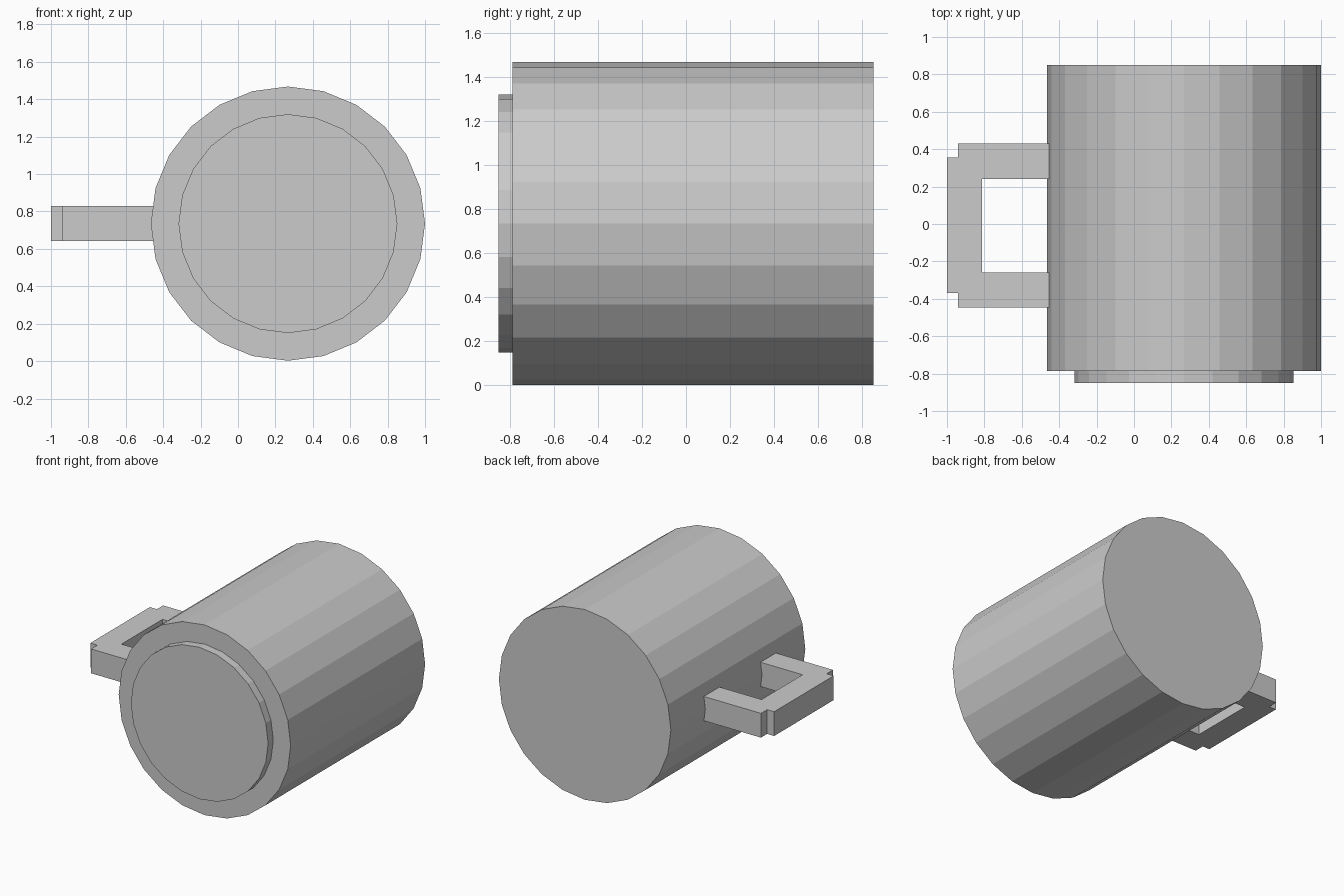
import bpy, bmesh
from math import pi
from mathutils import Matrix, Vector

if "Cube" in bpy.data.objects:
    bpy.data.objects.remove(bpy.data.objects["Cube"])

CX, CZ = 0.267, 0.735  # mug axis, running along y


def finish(bm, name):
    bmesh.ops.recalc_face_normals(bm, faces=bm.faces[:])
    mesh = bpy.data.meshes.new(name)
    bm.to_mesh(mesh)
    bm.free()
    obj = bpy.data.objects.new(name, mesh)
    bpy.context.collection.objects.link(obj)
    return obj


def drum(name, radius, y0, y1):
    bm = bmesh.new()
    place = Matrix.Translation((CX, (y0 + y1) / 2, CZ)) @ Matrix.Rotation(pi / 2, 4, 'X')
    bmesh.ops.create_cone(bm, cap_ends=True, segments=24, radius1=radius,
                          radius2=radius, depth=y1 - y0, matrix=place)
    return finish(bm, name)


# Mug body and the smaller foot disc on its base
drum("mug_body", 0.733, -0.787, 0.85)
drum("mug_foot", 0.585, -0.85, -0.787)

# Handle: stepped C profile in the xy plane, extruded upward
profile = [(-0.43, 0.43), (-0.94, 0.43), (-0.94, 0.355), (-1.0, 0.355),
           (-1.0, -0.37), (-0.94, -0.37), (-0.94, -0.447), (-0.43, -0.447),
           (-0.43, -0.26), (-0.812, -0.26), (-0.812, 0.24), (-0.43, 0.24)]
bm = bmesh.new()
face = bm.faces.new([bm.verts.new((x, y, 0.643)) for x, y in profile])
top = bmesh.ops.extrude_face_region(bm, geom=[face], use_keep_orig=True)
bmesh.ops.translate(bm, vec=Vector((0, 0, 0.187)),
                    verts=[v for v in top["geom"] if isinstance(v, bmesh.types.BMVert)])
finish(bm, "handle")
